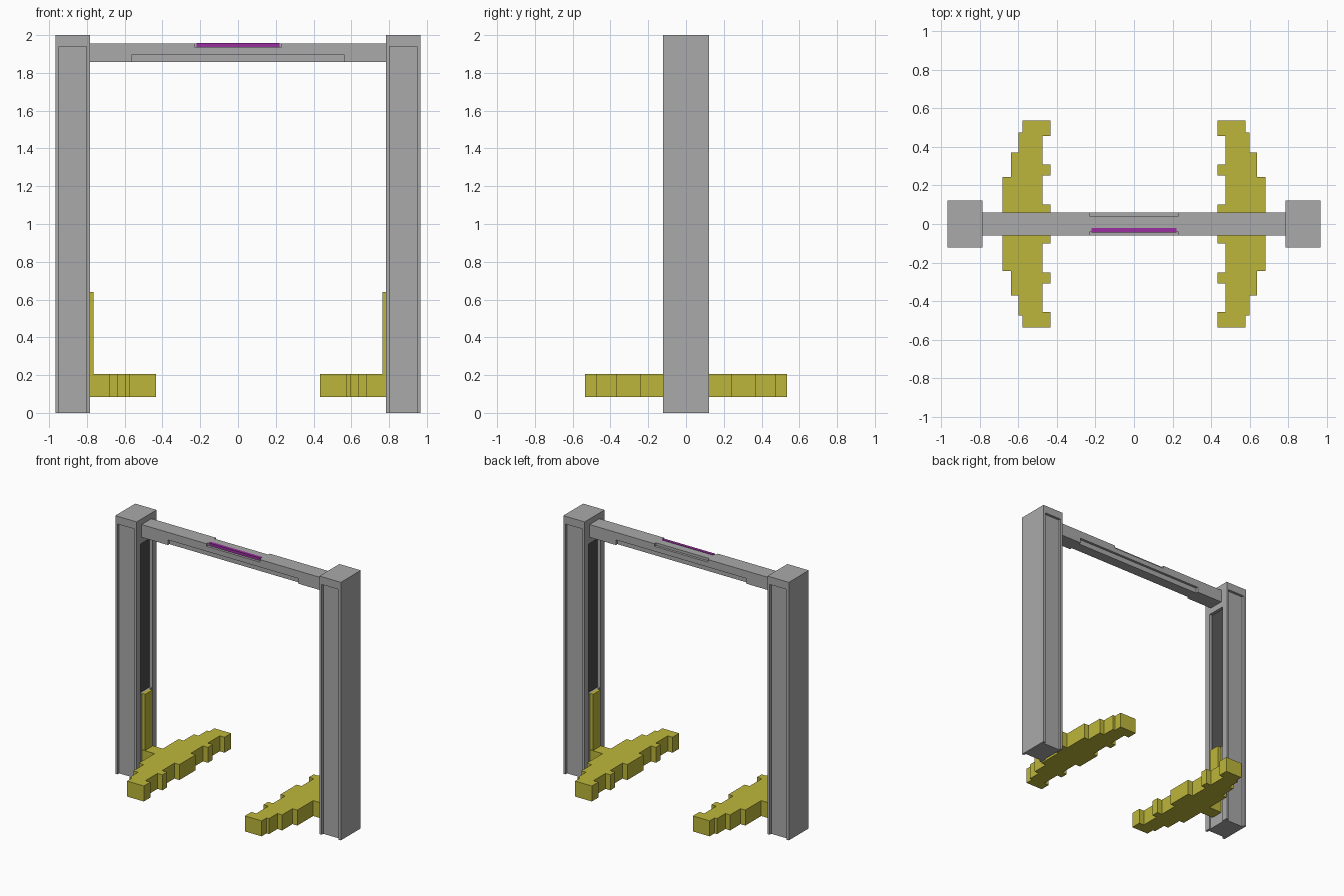
import bpy, bmesh

cube = bpy.data.objects.get("Cube")
if cube:
    bpy.data.objects.remove(cube, do_unlink=True)


def material(name, rgb):
    m = bpy.data.materials.new(name)
    m.use_nodes = True
    m.diffuse_color = (*rgb, 1)
    m.node_tree.nodes["Principled BSDF"].inputs["Base Color"].default_value = (*rgb, 1)
    return m


GREY = material("steel grey", (0.40, 0.40, 0.40))
DARK = material("dark grey", (0.07, 0.07, 0.07))
YELLOW = material("yellow", (0.51, 0.47, 0.043))
PURPLE = material("purple", (0.32, 0.028, 0.35))


def prism(name, outline, z0, z1, mat):
    """Extrude an xy outline from z0 up to z1."""
    bm = bmesh.new()
    face = bm.faces.new([bm.verts.new((x, y, z0)) for x, y in outline])
    ext = bmesh.ops.extrude_face_region(bm, geom=[face])
    top = [v for v in ext["geom"] if isinstance(v, bmesh.types.BMVert)]
    bmesh.ops.translate(bm, verts=top, vec=(0, 0, z1 - z0))
    bmesh.ops.recalc_face_normals(bm, faces=bm.faces)
    mesh = bpy.data.meshes.new(name)
    bm.to_mesh(mesh)
    bm.free()
    mesh.materials.append(mat)
    ob = bpy.data.objects.new(name, mesh)
    bpy.context.collection.objects.link(ob)
    return ob


def box(name, x, y, z, mat, side=1):
    """Box from (low, high) ranges; side -1 puts it across x = 0."""
    a, b = sorted((x[0] * side, x[1] * side))
    return prism(name, [(a, y[0]), (b, y[0]), (b, y[1]), (a, y[1])], z[0], z[1], mat)


def cut(ob, x, y, z, side=1):
    """Subtract a box from an object."""
    cutter = box("cutter", x, y, z, GREY, side)
    cutter.hide_render = True
    mod = ob.modifiers.new("recess", "BOOLEAN")
    mod.operation, mod.solver, mod.object = "DIFFERENCE", "EXACT", cutter
    bpy.context.view_layer.objects.active = ob
    bpy.ops.object.modifier_apply(modifier=mod.name)
    bpy.data.objects.remove(cutter, do_unlink=True)


# Stepped outline of the back half of a lifting arm, inner edge to outer edge
HALF_ARM = [(0.433, 0.10), (0.475, 0.10), (0.475, 0.25), (0.433, 0.25),
            (0.433, 0.308), (0.475, 0.308), (0.475, 0.455), (0.433, 0.455),
            (0.433, 0.535), (0.577, 0.535), (0.577, 0.473), (0.598, 0.473),
            (0.598, 0.371), (0.638, 0.371), (0.638, 0.244), (0.68, 0.244)]
# Tongue joining the arm to its carriage, then the mirrored front half
ARM = HALF_ARM + [(0.68, 0.05), (0.785, 0.05)]
ARM += [(x, -y) for x, y in reversed(ARM)]

for side, label in ((1, "left"), (-1, "right")):
    # Post with front and back recesses and an inner slide slot
    post = box(label + "_post", (0.784, 0.967), (-0.122, 0.122), (0, 2), GREY, side)
    cut(post, (0.803, 0.948), (-0.2, -0.102), (-0.1, 1.94), side)
    cut(post, (0.803, 0.948), (0.102, 0.2), (-0.1, 1.94), side)
    cut(post, (0.7, 0.792), (-0.072, 0.072), (-0.1, 1.81), side)
    cut(post, (0.7, 0.815), (-0.072, 0.072), (0.64, 1.81), side)
    # Dark cover at the back of the slot
    box(label + "_slot_cover", (0.807, 0.8155), (-0.0715, 0.0715), (0.6405, 1.8095), DARK, side)
    # Sliding carriage and stepped arm
    box(label + "_carriage", (0.764, 0.793), (-0.045, 0.045), (0.085, 0.64), YELLOW, side)
    prism(label + "_arm", [(x * side, y) for x, y in ARM], 0.085, 0.205, YELLOW)

# Crossbeam with upper and lower notches on both faces
beam = box("crossbeam", (-0.786, 0.786), (-0.06, 0.06), (1.857, 1.956), GREY)
for y in ((-0.1, -0.041), (0.041, 0.1)):
    cut(beam, (-0.23, 0.23), y, (1.936, 2.1))
    cut(beam, (-0.56, 0.56), y, (1.7, 1.897))

# Coloured light strip in the front upper notch
box("light_strip", (-0.22, 0.22), (-0.044, -0.02), (1.938, 1.959), PURPLE)
